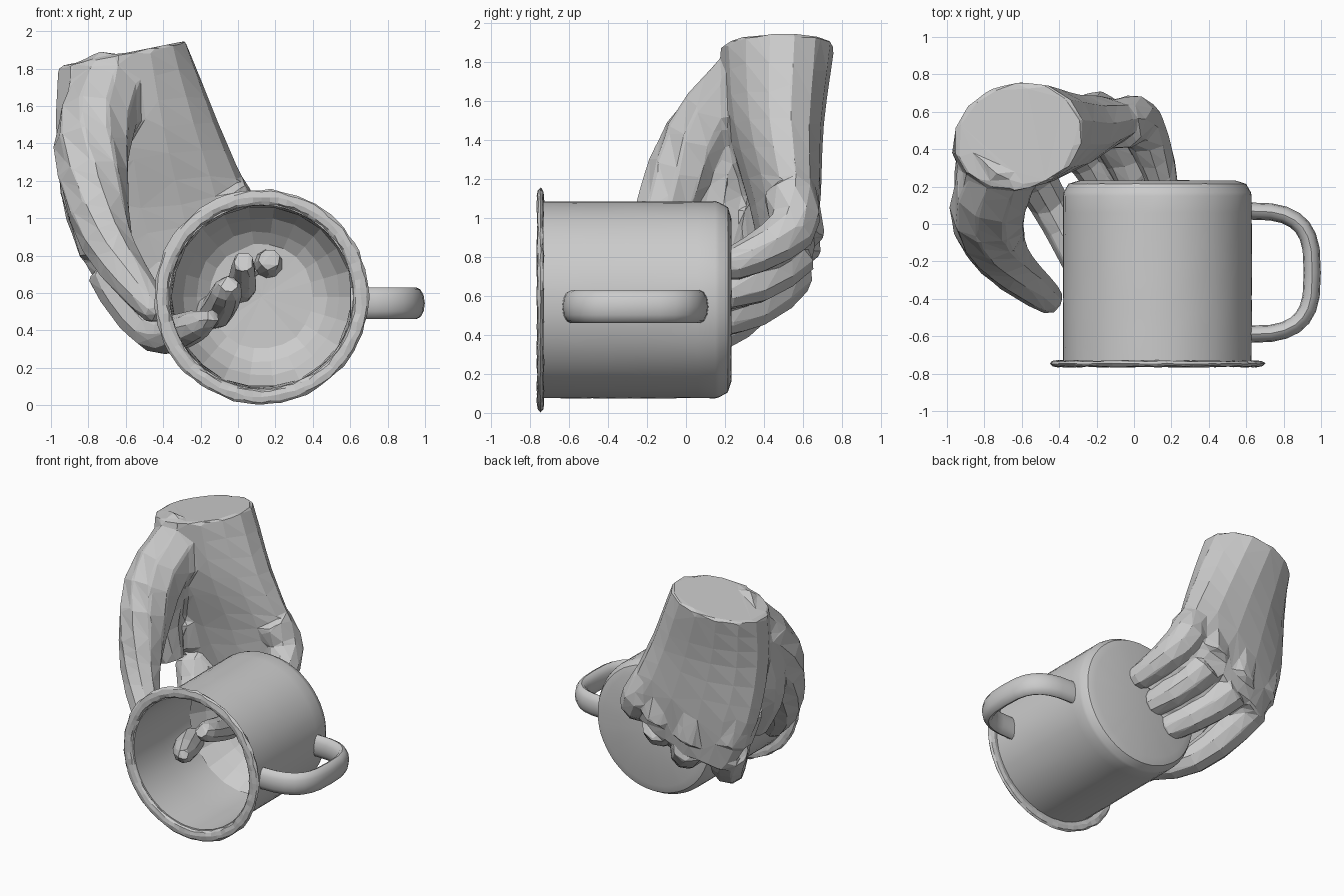
import bpy, bmesh, math, random
from mathutils import Vector

random.seed(4)
if "Cube" in bpy.data.objects:
    bpy.data.objects.remove(bpy.data.objects["Cube"])

GREY = (0.6, 0.6, 0.6, 1)
clay = bpy.data.materials.new("light_grey")
clay.use_nodes = True
clay.diffuse_color = GREY
clay.node_tree.nodes["Principled BSDF"].inputs["Base Color"].default_value = GREY


def circle(count):
    angles = [math.tau * i / count for i in range(count)]
    return [(math.cos(a), math.sin(a)) for a in angles]


def spline(points, steps=3):
    """Smooth curve through control points of any dimension."""
    pts = [Vector(p) for p in points]
    pts = [pts[0] * 2 - pts[1]] + pts + [pts[-1] * 2 - pts[-2]]
    out = []
    for a, b, c, d in zip(pts, pts[1:], pts[2:], pts[3:]):
        for k in range(steps):
            t = k / steps
            bend = (a * 2 - b * 5 + c * 4 - d) * t * t + (b * 3 - a - c * 3 + d) * t ** 3
            out.append(b + ((c - a) * t + bend) / 2)
    return out + [pts[-2]]


def loft(name, rings, closed=False):
    """Skin a list of equal-sized rings; cap the ends unless the strip is closed."""
    bm = bmesh.new()
    loops = [[bm.verts.new(p) for p in ring] for ring in rings]
    pairs = list(zip(loops, loops[1:]))
    if closed:
        pairs.append((loops[-1], loops[0]))
    else:
        bm.faces.new(loops[0])
        bm.faces.new(loops[-1])
    for a, b in pairs:
        for i in range(len(a)):
            bm.faces.new((a[i - 1], a[i], b[i], b[i - 1]))
    bmesh.ops.remove_doubles(bm, verts=bm.verts, dist=0.002)
    bmesh.ops.recalc_face_normals(bm, faces=bm.faces)
    mesh = bpy.data.meshes.new(name)
    bm.to_mesh(mesh)
    bm.free()
    mesh.materials.append(clay)
    obj = bpy.data.objects.new(name, mesh)
    bpy.context.collection.objects.link(obj)
    return obj


def tube(name, path, sides=9, squash=1.0):
    """Tube along (x, y, z, radius) points; squash flattens it across the z direction."""
    pts = [Vector(p[:3]) for p in path]
    rings = []
    for i, p in enumerate(pts):
        t = (pts[min(i + 1, len(pts) - 1)] - pts[max(i - 1, 0)]).normalized()
        ref = Vector((0, 0, 1)) if abs(t.z) < 0.9 else Vector((0, 1, 0))
        u = t.cross(ref).normalized()
        v = u.cross(t)
        r = path[i][3]
        rings.append([p + u * c * r * squash + v * s * r for c, s in circle(sides)])
    return loft(name, rings)


def smooth(obj):
    bpy.ops.object.select_all(action='DESELECT')
    obj.select_set(True)
    bpy.context.view_layer.objects.active = obj
    bpy.ops.object.shade_smooth_by_angle(angle=math.radians(38))


# Mug: (radius, y) profiles turned about a lying axis
MUG_X, MUG_Z = 0.125, 0.58


def turned(name, profile, count, jitter):
    rings = []
    for c, s in circle(count):
        ring = []
        for r, y in profile:
            wobble = random.uniform(-jitter, jitter) if r > 0 else 0
            r += wobble
            ring.append((MUG_X + r * c, y + wobble / 2, MUG_Z + r * s))
        rings.append(ring)
    return loft(name, rings, closed=True)


outer = [(0, 0.235), (0.42, 0.232), (0.475, 0.215), (0.5, 0.17)]
outer += [(0.505, 0.15 - 0.09 * i) for i in range(10)] + [(0.505, -0.74)]
inner = [(0.49, -0.74), (0.488, -0.4), (0.485, 0), (0.46, 0.17), (0, 0.2)]
smooth(turned("mug_body", outer + inner, 56, 0.001))

# Faceted dished floor inside the mug
dish = [(0.483, -0.08), (0.42, 0.03), (0.35, 0.11), (0.28, 0.155), (0, 0.165)]
turned("mug_floor", dish + [(0, 0.19), (0.45, 0.18), (0.483, 0)], 22, 0.006)

# Rolled, slightly uneven rim
turned("mug_rim", [(0.534 + 0.04 * c, -0.747 + 0.018 * s) for c, s in circle(8)], 72, 0.006)

# Handle: flat strap following a squared-off half loop
bow = []
for i in range(15):
    a = math.pi * (i / 14 - 0.5)
    side = math.copysign(abs(math.sin(a)) ** 0.65, a)
    bow.append((0.6 + 0.353 * abs(math.cos(a)) ** 0.65, 0.33 * side - 0.26, 0.545, 0.085))
smooth(tube("mug_handle", bow, 12, 0.54))

# Wrist and palm: tilted ovals (x, y, z, half width, half depth, turn, slope)
sections = [
    (-0.62, 0.47, 1.88, 0.35, 0.29, 0.25, 0.2),
    (-0.54, 0.46, 1.48, 0.44, 0.24, 0.18, 0.08),
    (-0.43, 0.51, 1.05, 0.49, 0.17, 0.12, 0.15),
    (-0.34, 0.52, 0.73, 0.38, 0.12, 0.05, 0.38),
]
rings = []
for x, y, z, wide, deep, turn, slope in spline(sections):
    ring = []
    for c, s in circle(14):
        dx = wide * c * math.cos(turn) - deep * s * math.sin(turn)
        dy = wide * c * math.sin(turn) + deep * s * math.cos(turn)
        ring.append((x + dx, y + dy, z + slope * dx))
    rings.append(ring)
hand = loft("hand", rings)

# Thumb with its web, and four fingers curling through the mug
digits = {
    "thumb": [(-0.66, 0.39, 1.76, 0.2), (-0.78, 0.07, 1.38, 0.21), (-0.7, -0.18, 0.88, 0.145),
              (-0.47, -0.39, 0.54, 0.09), (-0.42, -0.43, 0.48, 0.05)],
    "thumb_web": [(-0.76, 0.3, 1.55, 0.2), (-0.8, 0.2, 1.15, 0.16), (-0.71, 0.2, 0.8, 0.1)],
    "index_finger": [(-0.75, 0.42, 1.05, 0.17), (-0.67, 0.44, 0.72, 0.145),
                     (-0.45, 0.11, 0.39, 0.11), (-0.24, -0.3, 0.42, 0.09),
                     (-0.13, -0.48, 0.48, 0.04)],
    "middle_finger": [(-0.48, 0.52, 1, 0.16), (-0.41, 0.53, 0.72, 0.14),
                      (-0.16, 0.21, 0.49, 0.1), (-0.06, -0.26, 0.6, 0.085),
                      (-0.05, -0.38, 0.65, 0.05)],
    "ring_finger": [(-0.22, 0.54, 1.05, 0.15), (-0.17, 0.56, 0.82, 0.13),
                    (0, 0.22, 0.62, 0.095), (0.03, -0.2, 0.77, 0.06)],
    "little_finger": [(-0.08, 0.53, 1.14, 0.14), (0.03, 0.54, 0.94, 0.13),
                      (0.15, 0.24, 0.765, 0.09), (0.17, 0.02, 0.78, 0.06)],
}
parts = [tube(name, spline(path)) for name, path in digits.items()]

# Fuse the hand into one skin and reduce it to broad flat facets
bpy.ops.object.select_all(action='DESELECT')
for part in parts + [hand]:
    part.select_set(True)
bpy.context.view_layer.objects.active = hand
bpy.ops.object.join()
remesh = hand.modifiers.new("fuse", 'REMESH')
remesh.mode = 'VOXEL'
remesh.voxel_size = 0.018
soften = hand.modifiers.new("soften", 'SMOOTH')
soften.iterations = 4
facet = hand.modifiers.new("facet", 'DECIMATE')
facet.ratio = 0.03
for name in ("fuse", "soften", "facet"):
    bpy.ops.object.modifier_apply(modifier=name)
bpy.ops.object.shade_flat()
